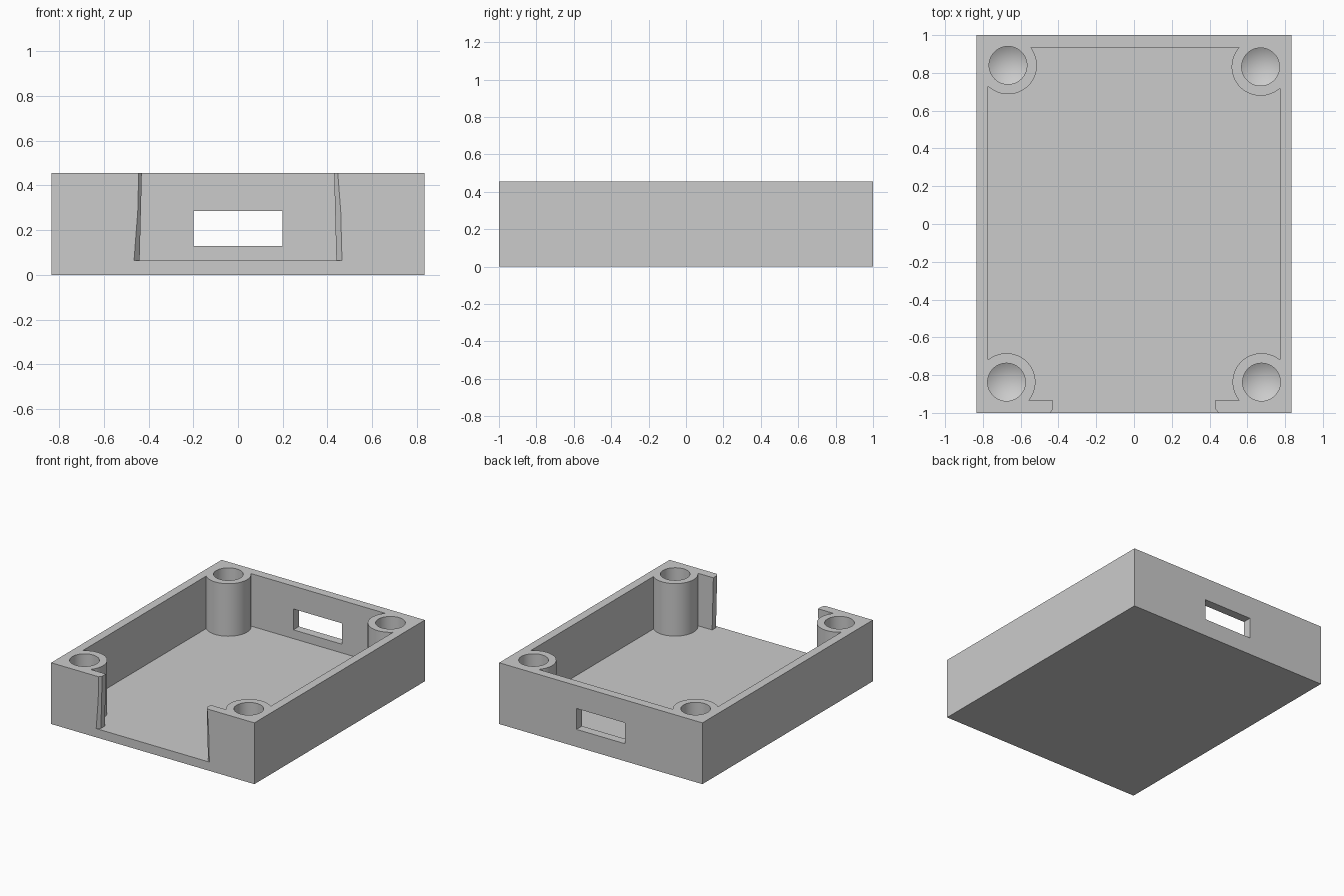
import bpy, bmesh, math

HX, HY, TOP = 0.835, 1.0, 0.455      # outer half sizes and height
IX, IY, FLOOR = 0.772, 0.935, 0.065  # inner half sizes and floor level
BOSSES = [(-0.667, 0.84), (0.67, 0.832), (-0.675, -0.837), (0.675, -0.837)]
BOSS_R, HOLE_R = 0.153, 0.1

cube = bpy.data.objects.get("Cube")
if cube:
    bpy.data.objects.remove(cube, do_unlink=True)

grey = bpy.data.materials.new("plain grey")
grey.use_nodes = True
grey.diffuse_color = (0.6, 0.6, 0.6, 1)
grey.node_tree.nodes["Principled BSDF"].inputs["Base Color"].default_value = (0.6, 0.6, 0.6, 1)


def loft(name, rings):
    """Closed solid through a list of rings with equal point counts."""
    bm = bmesh.new()
    loops = [[bm.verts.new(p) for p in ring] for ring in rings]
    n = len(loops[0])
    for a, b in zip(loops, loops[1:]):
        for i in range(n):
            j = (i + 1) % n
            bm.faces.new((a[i], a[j], b[j], b[i]))
    bm.faces.new(loops[0][::-1])
    bm.faces.new(loops[-1])
    bmesh.ops.remove_doubles(bm, verts=bm.verts, dist=1e-5)
    bmesh.ops.recalc_face_normals(bm, faces=bm.faces)
    mesh = bpy.data.meshes.new(name)
    bm.to_mesh(mesh)
    bm.free()
    mesh.materials.append(grey)
    obj = bpy.data.objects.new(name, mesh)
    bpy.context.collection.objects.link(obj)
    return obj


def box(name, x0, x1, y0, y1, z0, z1):
    return loft(name, [[(x0, y0, z), (x1, y0, z), (x1, y1, z), (x0, y1, z)] for z in (z0, z1)])


def turned(name, x, y, profile, sides=64):
    """Solid of revolution about a vertical axis; profile is (radius, z)."""
    turn = [2 * math.pi * i / sides for i in range(sides)]
    return loft(name, [[(x + r * math.cos(a), y + r * math.sin(a), z) for a in turn]
                       for r, z in profile])


def cut(target, cutter):
    mod = target.modifiers.new("cut", "BOOLEAN")
    mod.operation, mod.solver, mod.object = "DIFFERENCE", "EXACT", cutter
    bpy.context.view_layer.objects.active = target
    bpy.ops.object.modifier_apply(modifier=mod.name)
    bpy.data.objects.remove(cutter, do_unlink=True)


# Hollow interior, leaving the four corner screw posts standing
cavity = box("cavity", -IX, IX, -IY, IY, FLOOR, 0.6)
for x, y in BOSSES:
    cut(cavity, turned("post", x, y, [(BOSS_R, 0), (BOSS_R, 0.7)]))

case = box("enclosure_base", -HX, HX, -HY, HY, 0, TOP)
cut(case, cavity)

# Front opening: slightly tapered jambs, chamfered towards the outside
sections = [(-1.02, 0.49, 0.457), (-0.98, 0.44, 0.429), (-0.9, 0.44, 0.429)]
cut(case, loft("front_opening", [[(-low, y, FLOOR), (low, y, FLOOR), (high, y, 0.5), (-high, y, 0.5)]
                                 for y, low, high in sections]))

# Connector window in the back wall
cut(case, box("back_window", -0.2, 0.2, 0.9, 1.1, 0.13, 0.285))

# Blind screw holes with drilled conical ends
for x, y in BOSSES:
    cut(case, turned("screw_hole", x, y, [(0.0, 0.08), (HOLE_R, 0.14), (HOLE_R, 0.6)]))

bpy.ops.object.select_all(action="DESELECT")
case.select_set(True)
bpy.context.view_layer.objects.active = case
bpy.ops.object.shade_smooth_by_angle(angle=math.radians(25))
